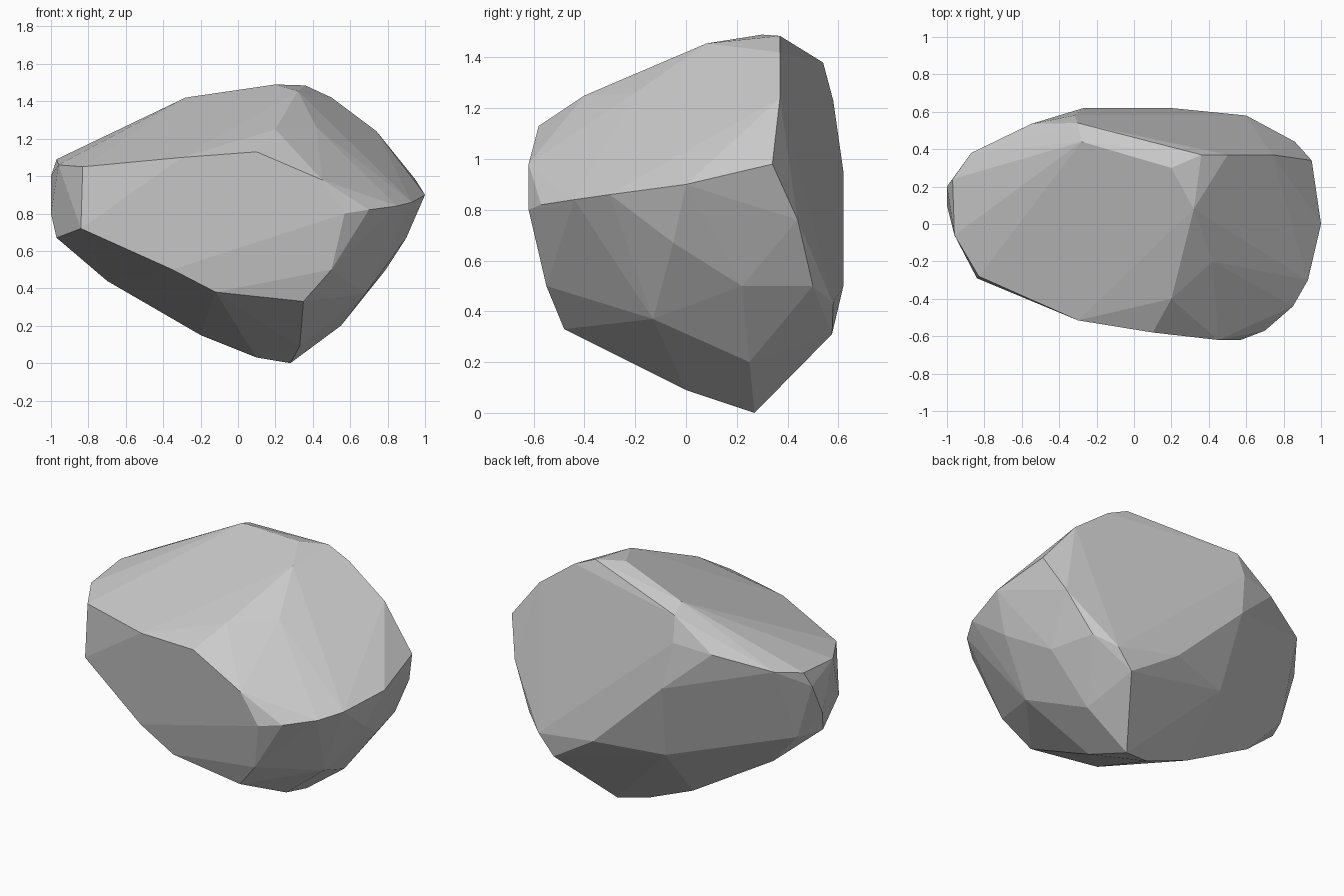
import bpy, bmesh, math

# Boulder: a faceted convex stone wrapped around its main creases
top_crease = [(.36, .37, 1.485), (.2, .3, 1.49), (-.28, .44, 1.42), (-.3, .54, 1.38),
              (-.55, .535, 1.2), (-.87, .38, 1.12), (-.97, .24, 1.09), (.5, .37, 1.42),
              (.74, .37, 1.24), (.95, .34, .98)]
right_crease = [(1, 0, .9), (.93, -.3, .86), (.85, -.44, .84), (.7, -.57, .82), (.57, -.62, .8)]
front_ridge = [(.45, -.62, .98), (.1, -.58, 1.13), (-.3, -.515, 1.1),
               (-.83, -.28, 1.05), (-.96, -.06, 1.06)]
crown = [(.32, .08, 1.455), (.2, -.4, 1.25), (.42, -.2, 1.26)]
left_end = [(-1, .2, 1), (-1, .1, .8), (-.84, -.29, .72), (-.97, .05, .67)]
front_foot = [(-.35, -.45, .5), (-.12, -.46, .38), (.35, -.48, .33), (.5, -.55, .5)]
keel = [(.33, 0, .09), (.28, .27, 0), (.1, .23, .03), (-.2, .22, .15), (-.7, .15, .44)]
right_belly = [(.55, .25, .2), (.9, -.05, .67), (.68, -.13, .37), (.79, .22, .5)]
back_face = [(.6, .58, .43), (.5, .575, .31), (.2, .62, .5), (-.27, .62, .95), (.72, .5, .5),
             (.86, .44, .76), (-.32, .58, 1.23), (-.21, .5, .48), (-.44, .44, .65), (-.9, .2, .66)]

bm = bmesh.new()
for group in (top_crease, right_crease, front_ridge, crown, left_end,
              front_foot, keel, right_belly, back_face):
    for p in group:
        bm.verts.new(p)
bmesh.ops.convex_hull(bm, input=bm.verts[:])
loose = [v for v in bm.verts if not v.link_faces]
bmesh.ops.delete(bm, geom=loose, context='VERTS')

# Merge nearly flat triangles into broad facets
bmesh.ops.dissolve_limit(bm, angle_limit=math.radians(3),
                         verts=bm.verts[:], edges=bm.edges[:])
bmesh.ops.recalc_face_normals(bm, faces=bm.faces[:])

mesh = bpy.data.meshes.new("boulder")
bm.to_mesh(mesh)
bm.free()
rock = bpy.data.objects.new("boulder", mesh)
bpy.context.collection.objects.link(rock)
